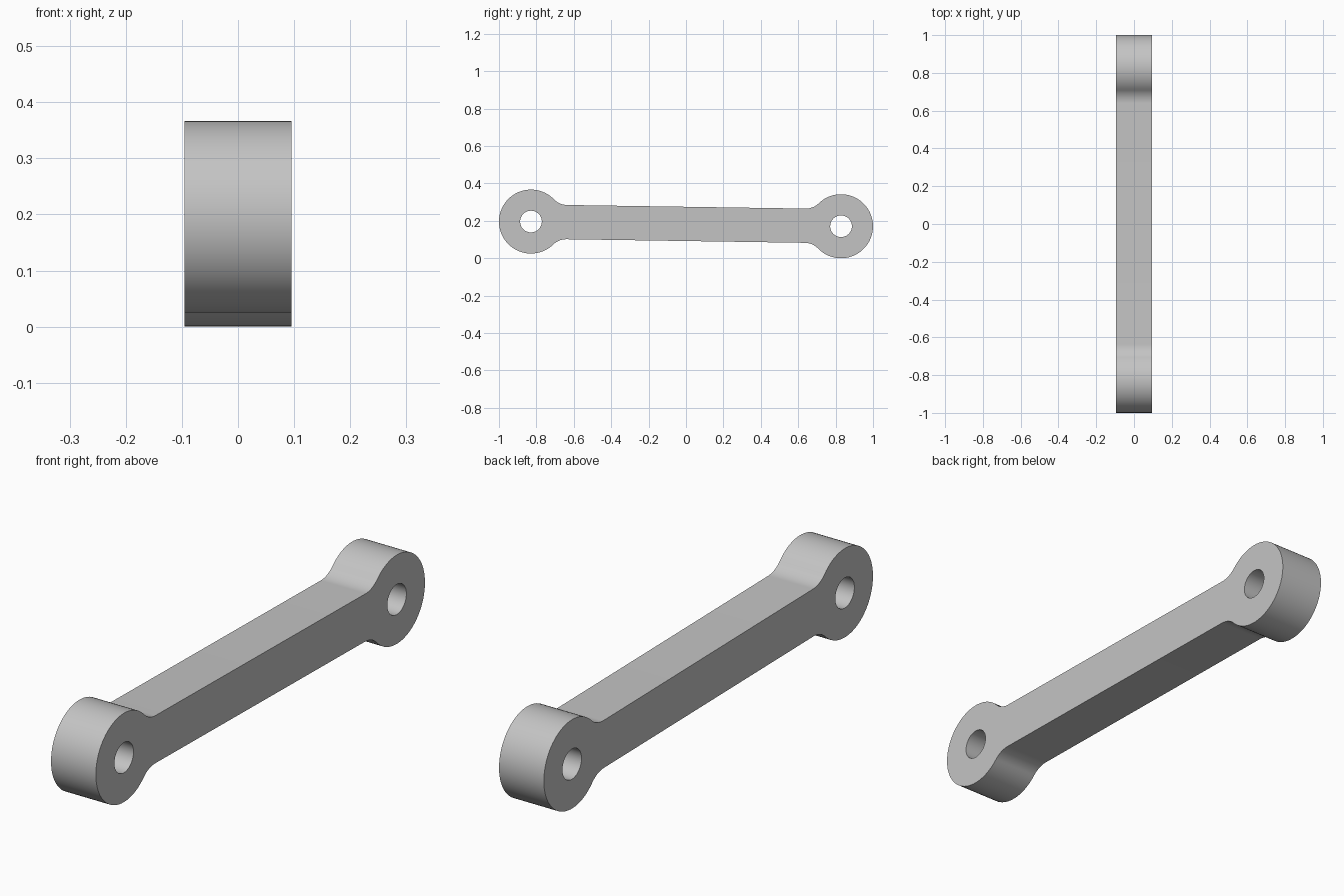
import bpy, bmesh
from math import sin, cos, pi, sqrt, atan2
from mathutils import Matrix, Vector

cube = bpy.data.objects.get("Cube")
if cube:
    bpy.data.objects.remove(cube, do_unlink=True)

EYE_R, HOLE_R = 0.171, 0.058      # eye ring radii
HALF_BAR, FILLET = 0.0915, 0.10   # bar half height, blend radius
REACH, HALF_W = 0.829, 0.0953     # eye centre distance, half thickness
DROP = 0.0125                     # each eye's offset above or below mid height

steel = bpy.data.materials.new("steel_grey")
steel.use_nodes = True
grey = (0.55, 0.55, 0.55, 1)
steel.diffuse_color = grey
steel.node_tree.nodes["Principled BSDF"].inputs["Base Color"].default_value = grey


def arc(cy, cz, r, a0, a1, n):
    return [(cy + r * cos(a0 + (a1 - a0) * i / n),
             cz + r * sin(a0 + (a1 - a0) * i / n)) for i in range(n + 1)]


# One quarter of the outline: eye arc, then the concave blend into the bar
setback = sqrt((EYE_R + FILLET) ** 2 - (HALF_BAR + FILLET) ** 2)
touch = atan2(HALF_BAR + FILLET, -setback)
quarter = arc(REACH, 0, EYE_R, 0, touch, 28)
quarter += arc(REACH - setback, HALF_BAR + FILLET, FILLET, touch - pi, -pi / 2, 12)[1:]

# Mirror the quarter round the link
outline = []
for sy, sz in ((1, 1), (-1, 1), (-1, -1), (1, -1)):
    part = [(y * sy, z * sz) for y, z in quarter]
    outline += part if sy * sz > 0 else part[::-1]

# Drop the doubled points at the two tips
loop = [p for i, p in enumerate(outline)
        if (Vector(p) - Vector(outline[i - 1])).length > 1e-5]
holes = [arc(side * REACH, 0, HOLE_R, 0, 2 * pi, 48)[:-1] for side in (-1, 1)]

# Fill the profile around both pin holes and extrude it across the width
bm = bmesh.new()
for points in [loop] + holes:
    verts = [bm.verts.new((-HALF_W, y, z)) for y, z in points]
    for i, v in enumerate(verts):
        bm.edges.new((verts[i - 1], v))
bmesh.ops.triangle_fill(bm, use_beauty=True, edges=bm.edges[:], normal=(1, 0, 0))
grown = bmesh.ops.extrude_face_region(bm, geom=bm.faces[:], use_keep_orig=True)
moved = [g for g in grown["geom"] if isinstance(g, bmesh.types.BMVert)]
bmesh.ops.translate(bm, verts=moved, vec=(2 * HALF_W, 0, 0))
bmesh.ops.recalc_face_normals(bm, faces=bm.faces[:])

# Tilt the link slightly so the front eye sits higher
tilt = Matrix.Rotation(-DROP / REACH, 4, "X")
bm.transform(Matrix.Translation((0, 0, EYE_R + DROP)) @ tilt)

mesh = bpy.data.meshes.new("link_arm")
bm.to_mesh(mesh)
bm.free()
mesh.materials.append(steel)
link = bpy.data.objects.new("link_arm", mesh)
bpy.context.collection.objects.link(link)

bpy.ops.object.select_all(action="DESELECT")
link.select_set(True)
bpy.context.view_layer.objects.active = link
bpy.ops.object.shade_smooth_by_angle(angle=pi / 6)
